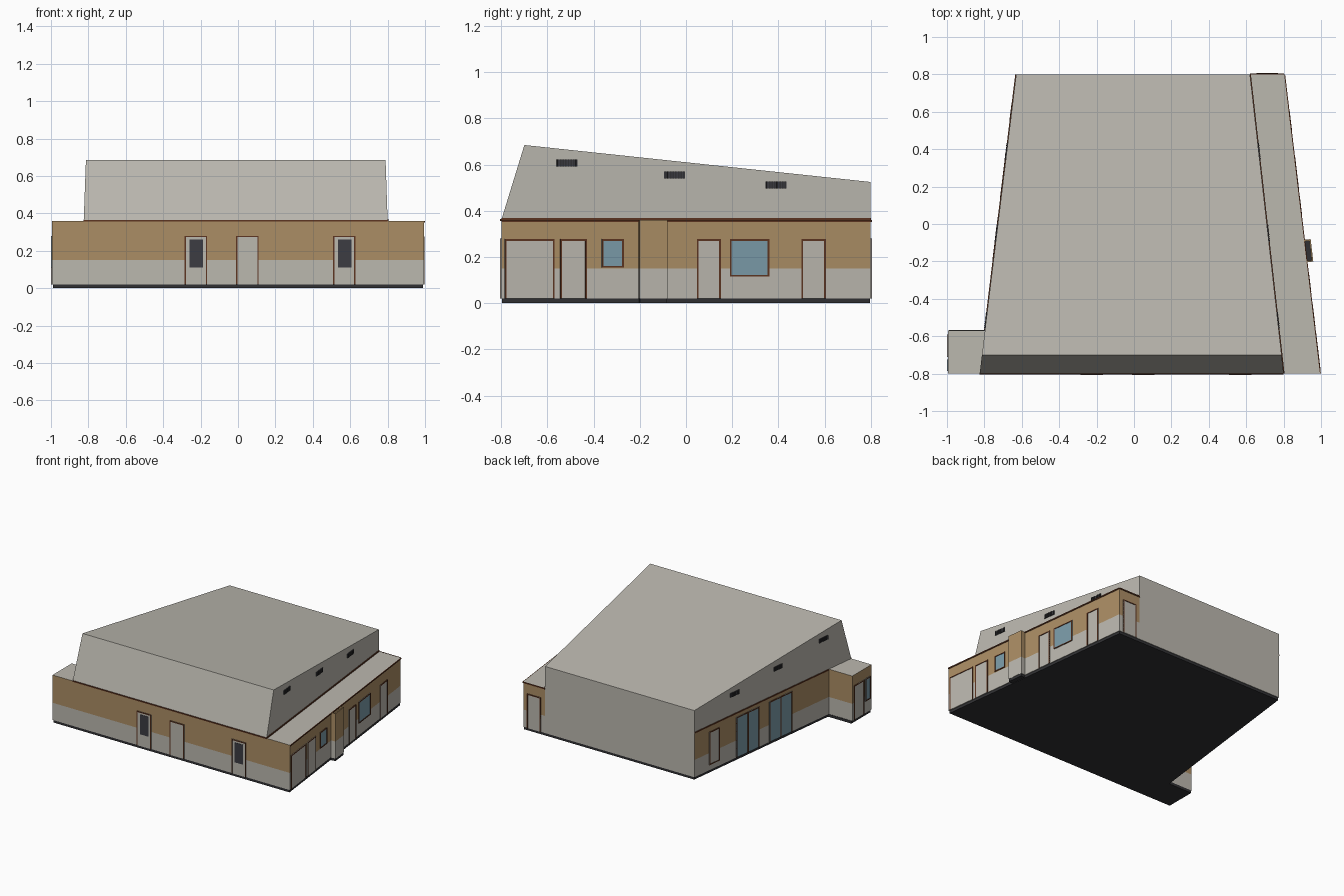
import bpy, bmesh
from mathutils import Vector

if "Cube" in bpy.data.objects:
    bpy.data.objects.remove(bpy.data.objects["Cube"])


def material(name, rgb):
    m = bpy.data.materials.new(name)
    m.diffuse_color = (*rgb, 1)
    m.use_nodes = True
    m.node_tree.nodes["Principled BSDF"].inputs["Base Color"].default_value = m.diffuse_color
    return m


GREY = material("light_grey", (0.50, 0.48, 0.43))
TAN = material("tan", (0.41, 0.27, 0.13))
BROWN = material("brown_trim", (0.11, 0.035, 0.015))
DARK = material("dark_base", (0.03, 0.03, 0.033))
BLUE = material("blue_glass", (0.20, 0.33, 0.40))
SMOKE = material("smoked_glass", (0.045, 0.045, 0.055))


def finish(bm, name, mats):
    me = bpy.data.meshes.new(name)
    bm.to_mesh(me)
    bm.free()
    for m in mats:
        me.materials.append(m)
    ob = bpy.data.objects.new(name, me)
    bpy.context.collection.objects.link(ob)
    return ob


def loft(bm, rings):
    """Side walls through a stack of counter-clockwise rings."""
    vs = [[bm.verts.new(p) for p in r] for r in rings]
    n = len(vs[0])
    for lo, hi in zip(vs, vs[1:]):
        for i in range(n):
            j = (i + 1) % n
            bm.faces.new((lo[i], lo[j], hi[j], hi[i]))
    return vs


def ring(pts, z):
    return [(x, y, z) for x, y in pts]


# Plan, counter-clockwise from the front left corner
X, Y, H = 0.994, 0.8, 0.36
HALL = [(-0.825, -Y), (0.80, -Y), (0.62, Y), (-0.63, Y)]
NOTCH = (-0.797, -0.57)
PLAN = [(-X, -Y), (X, -Y), (0.803, Y), HALL[2], HALL[3], NOTCH, (-X, -0.57)]

# Walls: grey below, tan above, all grey on the back of the hall
bm = bmesh.new()
vs = loft(bm, [ring(PLAN, z) for z in (0.02, 0.15, H)])
bm.faces.new(vs[0][::-1])
for f in bm.faces:
    c = f.calc_center_median()
    hall_back = c.y > Y - 0.01 and c.x < 0.5
    f.material_index = 1 if c.z > 0.15 and not hall_back else 0
finish(bm, "outer_walls", [GREY, TAN])

# Low flat roofs with a tan rim
for name, pts in (("side_wing_roof", [HALL[1], PLAN[1], PLAN[2], HALL[2]]),
                  ("corner_room_roof", [PLAN[0], HALL[0], NOTCH, PLAN[6]])):
    bm = bmesh.new()
    top = bm.faces.new([bm.verts.new(p) for p in ring(pts, H)])
    rim = bmesh.ops.inset_individual(bm, faces=[top], thickness=0.007)["faces"]
    for f in rim:
        f.material_index = 1
    finish(bm, name, [GREY, TAN])

# Tall hall with sloping front and roof
bm = bmesh.new()
ridge = [(-0.813, -0.7, 0.685), (0.789, -0.7, 0.685), (0.62, Y, 0.525), (-0.63, Y, 0.525)]
vs = loft(bm, [ring(HALL, H), ridge])
bm.faces.new(vs[1])
finish(bm, "hall_roof", [GREY])

# Dark plinth
bm = bmesh.new()
small = [(x * 0.995, y * 0.995) for x, y in PLAN]
vs = loft(bm, [ring(small, 0), ring(small, 0.02)])
bm.faces.new(vs[0][::-1])
bm.faces.new(vs[1])
finish(bm, "plinth", [DARK])

# Walls that carry details, each as a start and an end point
FRONT = (PLAN[0], PLAN[1])
RIGHT = (PLAN[1], PLAN[2])
BACK = (PLAN[2], PLAN[3])
LEFT = (HALL[3], HALL[0])
ROOM = (PLAN[6], PLAN[0])
HALL_RIGHT = (HALL[1], HALL[2])


def plate(name, wall, a, b, z0, z1, mat, out=0.004, start=0.0):
    """Box lying on a wall; a and b are world coordinates along it."""
    p, q = Vector(wall[0]), Vector(wall[1])
    d = q - p
    k = 0 if abs(d.x) > abs(d.y) else 1
    n = Vector((d.y, -d.x)).normalized()
    ta, tb = sorted((c - p[k]) / d[k] for c in (a, b))
    s, e = p + d * ta, p + d * tb
    base = [s + n * out, e + n * out, e + n * start, s + n * start]
    bm = bmesh.new()
    vs = loft(bm, [ring(base, z0), ring(base, z1)])
    bm.faces.new(vs[0][::-1])
    bm.faces.new(vs[1])
    return finish(bm, name, [mat])


def opening(name, wall, a, b, z0, z1, mat, w=0.007):
    """Panel with a brown frame around it."""
    plate(name, wall, a, b, z0, z1, mat, 0.003)
    plate(name + "_frame_side", wall, a, a + w, z0, z1, BROWN, 0.006)
    plate(name + "_frame_side", wall, b - w, b, z0, z1, BROWN, 0.006)
    plate(name + "_frame_top", wall, a + w, b - w, z1 - w, z1, BROWN, 0.006)
    if z0 > 0.03:
        plate(name + "_frame_sill", wall, a + w, b - w, z0, z0 + w, BROWN, 0.006)


# Front doors
for x, glazed in ((-0.285, True), (-0.01, False), (0.508, True)):
    opening("front_door", FRONT, x, x + 0.12, 0.02, 0.28, GREY)
    if glazed:
        plate("front_door_glass", FRONT, x + 0.026, x + 0.098, 0.11, 0.26, SMOKE, 0.005)

# Right side doors and windows
for a, b in ((-0.785, -0.57), (-0.545, -0.43), (0.047, 0.15), (0.50, 0.605)):
    opening("side_door", RIGHT, a, b, 0.02, 0.277, GREY)
opening("small_window", RIGHT, -0.365, -0.27, 0.155, 0.277, BLUE)
opening("large_window", RIGHT, 0.19, 0.36, 0.115, 0.277, BLUE)

# Back door of the wing, left glazing and corner room openings
opening("back_door", BACK, 0.655, 0.77, 0.02, 0.28, GREY)
opening("left_panel", LEFT, 0.545, 0.65, 0.06, 0.31, GREY)
for y in (-0.195, -0.08, 0.14, 0.255):
    opening("tall_glazing", LEFT, y, y + 0.118, 0.02, 0.325, BLUE)
opening("room_door", ROOM, -0.71, -0.59, 0.02, 0.28, GREY)
opening("room_window", ROOM, -0.785, -0.725, 0.11, 0.28, BLUE)

# Hollow pilaster on the right wall
for z0, z1, mat in ((0.02, 0.15, GREY), (0.15, H, TAN)):
    plate("pilaster_front", RIGHT, -0.205, -0.085, z0, z1, mat, 0.036, 0.028)
    for y in (-0.205, -0.093):
        plate("pilaster_side", RIGHT, y, y + 0.008, z0, z1, mat, 0.028)
plate("pilaster_base", RIGHT, -0.203, -0.087, 0.0, 0.02, DARK, 0.034)

# Brown trim strips
for wall, a, b, z in ((RIGHT, -Y, Y, H - 0.009), (LEFT, -0.568, Y, H - 0.008),
                      (FRONT, -0.825, 0.80, H - 0.004), (BACK, 0.62, 0.803, H - 0.008),
                      (HALL_RIGHT, -Y, Y, H)):
    plate("trim_strip", wall, a, b, z, z + 0.009, BROWN, 0.005)

# Slatted vents high on both sides of the hall
for wall in (HALL_RIGHT, LEFT):
    for y, z in ((-0.56, 0.592), (-0.095, 0.54), (0.345, 0.497)):
        plate("vent", wall, y, y + 0.09, z, z + 0.03, SMOKE, 0.003)
        for i in range(8):
            s = y + 0.002 + i * 0.0114
            plate("vent_slat", wall, s, s + 0.006, z, z + 0.03, DARK, 0.007)
